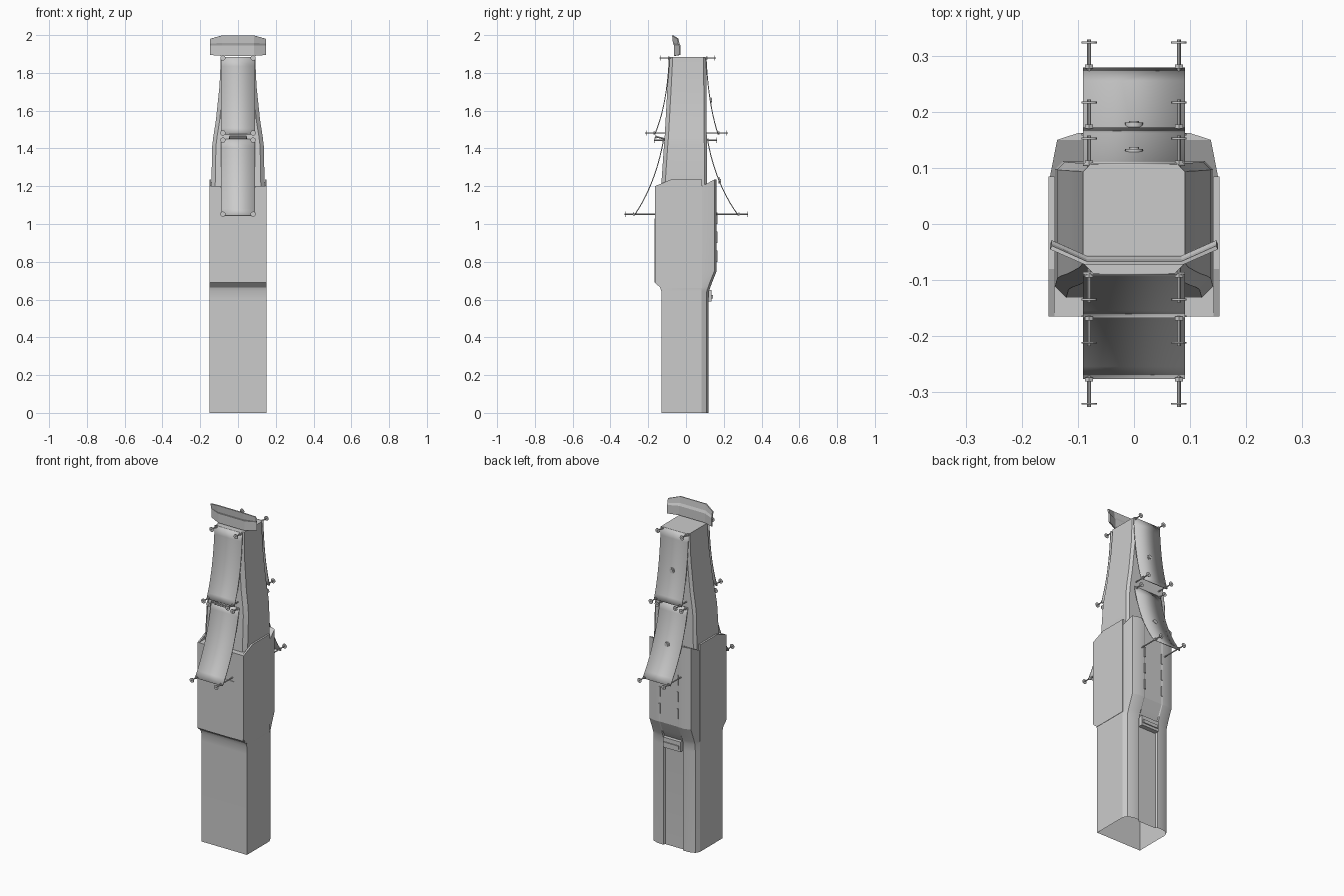
import bpy, bmesh, math
from mathutils import Vector

cube = bpy.data.objects.get("Cube")
if cube:
    bpy.data.objects.remove(cube)

grey = bpy.data.materials.new("plain_grey")
grey.use_nodes = True
GREY = (0.6, 0.6, 0.6, 1)
grey.diffuse_color = GREY
grey.node_tree.nodes["Principled BSDF"].inputs["Base Color"].default_value = GREY


def finish(bm, name, smooth=None, thick=0, offset=0):
    bmesh.ops.recalc_face_normals(bm, faces=bm.faces)
    mesh = bpy.data.meshes.new(name)
    bm.to_mesh(mesh)
    bm.free()
    mesh.materials.append(grey)
    ob = bpy.data.objects.new(name, mesh)
    bpy.context.collection.objects.link(ob)
    if thick:
        mod = ob.modifiers.new("thickness", 'SOLIDIFY')
        mod.thickness, mod.offset = thick, offset
    if smooth:
        bpy.ops.object.select_all(action='DESELECT')
        ob.select_set(True)
        bpy.context.view_layer.objects.active = ob
        bpy.ops.object.shade_smooth_by_angle(angle=math.radians(smooth))
    return ob


def loft(name, rings, smooth):
    """Skin mirrored half outlines; the top is closed, the bottom stays open."""
    bm = bmesh.new()
    loops = []
    for half in rings:
        full = half + [(-x, y, z) for x, y, z in reversed(half)]
        loops.append([bm.verts.new(p) for p in full])
    n = len(loops[0])
    for a, b in zip(loops, loops[1:]):
        for i in range(n):
            j = (i + 1) % n
            bm.faces.new((a[i], a[j], b[j], b[i]))
    top = loops[-1]
    for i in range(n // 2 - 1):
        bm.faces.new((top[i], top[i + 1], top[n - 2 - i], top[n - 1 - i]))
    return finish(bm, name, smooth)


def box(name, x, y, z):
    bm = bmesh.new()
    bmesh.ops.create_cube(bm, size=1)
    for v in bm.verts:
        v.co = [lo + (c + 0.5) * (hi - lo) for c, (lo, hi) in zip(v.co, (x, y, z))]
    return finish(bm, name)


def sheet(name, rows, thick, smooth=None):
    bm = bmesh.new()
    grid = [[bm.verts.new(p) for p in row] for row in rows]
    for a, b in zip(grid, grid[1:]):
        for i in range(len(a) - 1):
            bm.faces.new((a[i], a[i + 1], b[i + 1], b[i]))
    return finish(bm, name, smooth, thick)


def cylinder(bm, start, end, radius, sides=10):
    a, b = Vector(start), Vector(end)
    made = bmesh.ops.create_cone(bm, cap_ends=True, segments=sides, radius1=radius,
                                 radius2=radius, depth=(b - a).length)
    turn = (b - a).to_track_quat('Z', 'Y')
    for v in made["verts"]:
        v.co = turn @ v.co + (a + b) / 2


# Lower shaft flowing into the wider collar, with a recessed channel at the back
def body_ring(z, front, back, depth, width=0.15, rear_z=None):
    r = rear_z or z
    return [(width, front, z), (width, 0.083, z), (0.137, back - 0.012, r),
            (0.1, back, r), (0.065, back, r), (0.06, back - depth, r)]


loft("shaft_and_collar", [
    body_ring(0, -0.13, 0.12, 0.012),
    body_ring(0.6, -0.13, 0.12, 0.012),
    body_ring(0.645, -0.131, 0.122, 0.01),
    body_ring(0.665, -0.138, 0.129, 0.006),
    body_ring(0.69, -0.165, 0.138, 0.003),
    body_ring(0.75, -0.165, 0.162, 0.002),
    body_ring(1.2, -0.165, 0.162, 0.002, rear_z=1.235)], 20)

# Side plates whose rims stand above the collar
for side, label in ((1, "left"), (-1, "right")):
    profile = [(-0.165, 0.7), (-0.165, 1.2), (-0.08, 1.235), (0.085, 1.235),
               (0.085, 0.66), (-0.13, 0.66)]
    bm = bmesh.new()
    face = bm.faces.new([bm.verts.new((0.142 * side, y, z)) for y, z in profile])
    ext = bmesh.ops.extrude_face_region(bm, geom=[face])
    for v in ext["geom"]:
        if isinstance(v, bmesh.types.BMVert):
            v.co.x = 0.152 * side
    finish(bm, label + "_side_plate")


# Tapered upper tower
def tower_ring(z, w, front, back):
    return [(w - 0.02, front, z), (w, front + 0.02, z), (w, back - 0.014, z),
            (w - 0.014, back, z)]


loft("upper_tower", [
    tower_ring(1.19, 0.141, -0.132, 0.112), tower_ring(1.41, 0.137, -0.117, 0.111),
    tower_ring(1.46, 0.131, -0.113, 0.11), tower_ring(1.55, 0.117, -0.108, 0.109),
    tower_ring(1.73, 0.098, -0.098, 0.108), tower_ring(1.885, 0.091, -0.09, 0.107)], 25)

# Folded headboard with swept-back wings
rows = []
for z, lean, wing_z in ((1.89, 0, 1.895), (1.945, 0, 1.945), (1.96, -0.006, 1.955),
                        (1.998, -0.01, 1.98)):
    rows.append([(-0.148, -0.032 + lean, wing_z), (-0.085, -0.06 + lean, z),
                 (0.085, -0.06 + lean, z), (0.148, -0.032 + lean, wing_z)])
sheet("headboard", rows, 0.007)

# Curved flaps, with a pin and washers in each corner
flaps = {
    "front_upper": ((-0.088, 1.885), (-0.113, 1.655), (-0.165, 1.475)),
    "front_lower": ((-0.118, 1.45), (-0.178, 1.23), (-0.274, 1.045)),
    "back_upper": ((0.106, 1.885), (0.128, 1.655), (0.17, 1.475)),
    "back_lower": ((0.113, 1.45), (0.175, 1.23), (0.277, 1.045)),
}
STEPS = 10
for name, (top, mid, low) in flaps.items():
    rows = []
    for s in range(STEPS + 1):
        t = s / STEPS
        weights = ((1 - t) * (1 - 2 * t), 4 * t * (1 - t), t * (2 * t - 1))
        y, z = (sum(w * p[k] for w, p in zip(weights, (top, mid, low))) for k in (0, 1))
        rows.append([(-0.091, y, z), (0.091, y, z)])
    sheet(name + "_flap", rows, 0.005, 30)

    out = 1 if low[0] > 0 else -1
    bm = bmesh.new()
    for x in (-0.08, 0.08):
        for y, z, inner in ((top[0], top[1] - 0.006, 0.01),
                            (low[0], low[1] + 0.007, abs(low[0]) - 0.1)):
            tip = y + out * 0.052
            cylinder(bm, (x, y - out * inner, z), (x, tip, z), 0.0035)
            cylinder(bm, (x, tip - out * 0.007, z), (x, tip - out * 0.004, z), 0.014, 12)
            cylinder(bm, (x, y, z), (x, y + out * 0.007, z), 0.008, 6)
    finish(bm, name + "_pins", 30)

    # Small oval eyelet in the middle of the rear flaps
    if out > 0:
        bm = bmesh.new()
        cylinder(bm, (0, mid[0] - 0.002, mid[1]), (0, mid[0] + 0.006, mid[1]), 0.016, 16)
        cylinder(bm, (0, mid[0], mid[1]), (0, mid[0] + 0.009, mid[1]), 0.009, 12)
        finish(bm, name + "_eyelet", 30)

# Handle bar between the front flaps
bm = bmesh.new()
for z in (1.456, 1.465):
    cylinder(bm, (-0.045, -0.16, z), (0.045, -0.16, z), 0.004)
for x in (-0.045, 0.045):
    cylinder(bm, (x, -0.11, 1.45), (x, -0.162, 1.463), 0.004)
finish(bm, "front_handle", 30)

# Shallow raised panel on the collar front
box("front_panel", (-0.09, 0.09), (-0.168, -0.16), (0.69, 1.03))

# Rear bracket and slot strips
box("rear_bracket", (-0.058, 0.058), (0.1, 0.136), (0.59, 0.65))
box("rear_bracket_lip", (-0.05, 0.05), (0.1, 0.142), (0.605, 0.625))
for x in (-0.06, 0.06):
    for z in (0.8, 0.9, 1.0):
        box("rear_slot_strip", (x - 0.004, x + 0.004), (0.158, 0.166), (z, z + 0.06))
